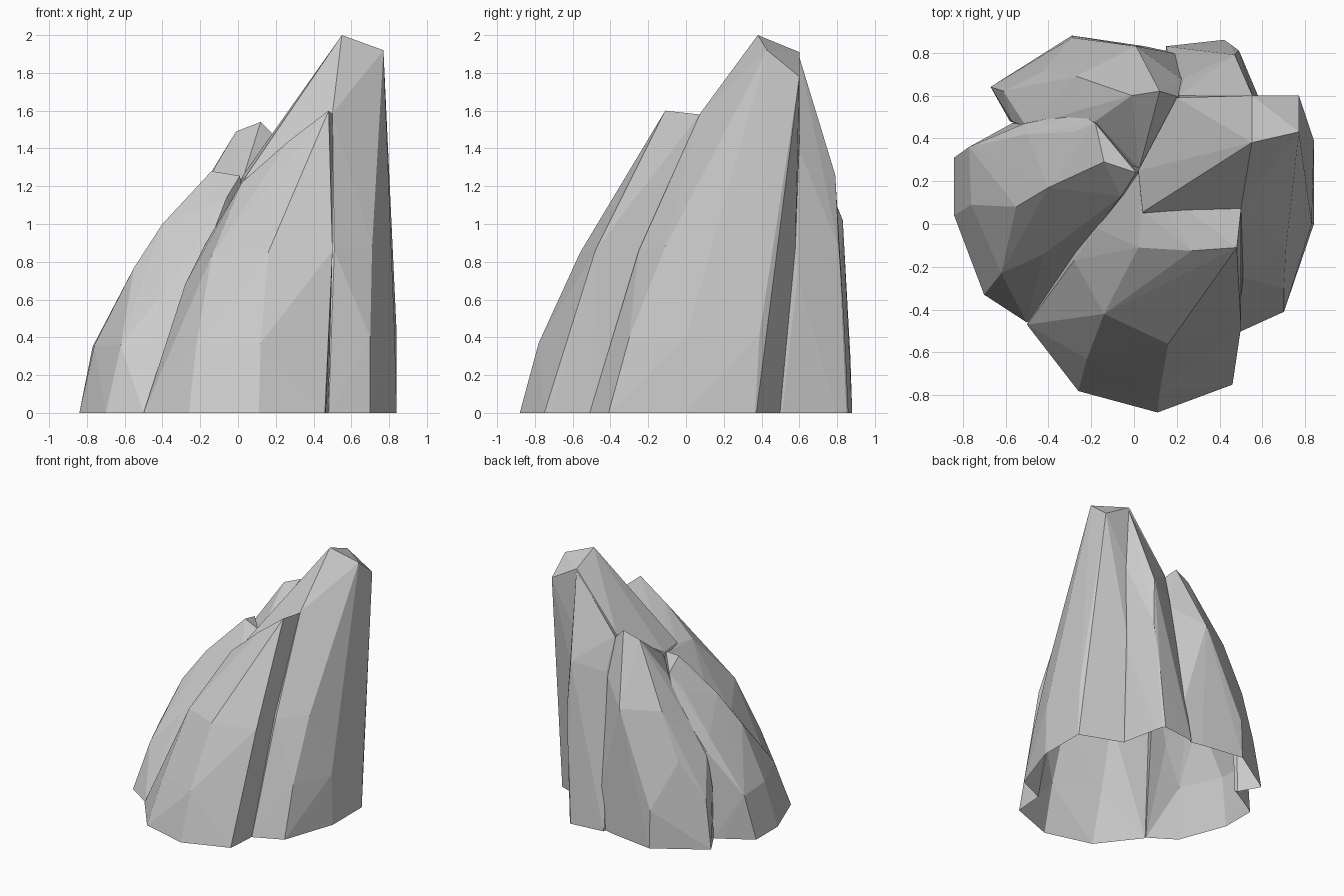
import bpy, bmesh


def shard(name, base, upper, depth):
    """Faceted convex shard: ground outline carried below z=0, plus upper corners."""
    pts = [(x, y, 0) for x, y in base] + [(x, y, -depth) for x, y in base] + upper
    bm = bmesh.new()
    for p in pts:
        bm.verts.new(p)
    res = bmesh.ops.convex_hull(bm, input=bm.verts[:])
    junk = {g for g in res["geom_interior"] + res["geom_unused"]
            if isinstance(g, bmesh.types.BMVert)}
    bmesh.ops.delete(bm, geom=list(junk), context='VERTS')
    bmesh.ops.recalc_face_normals(bm, faces=bm.faces[:])
    me = bpy.data.meshes.new(name)
    bm.to_mesh(me)
    bm.free()
    ob = bpy.data.objects.new(name, me)
    bpy.context.collection.objects.link(ob)
    return ob


# tall peak, back right
tall = shard("rock",
    [(.48, -.51), (.70, -.41), (.84, 0), (.84, .36), (.50, .49), (.15, .5), (0, .1)],
    [(.50, -.39, .39), (.70, -.30, .40), (.83, 0, .40), (.84, .39, .42),
     (.51, -.25, .86), (.71, -.11, .88), (.79, .16, .88), (.78, .49, .90),
     (.50, .525, .43), (.52, .575, .72), (.56, .60, 1.4),
     (.54, 0, 1.34), (.50, .075, 1.585), (.27, .095, 1.43), (.04, .055, 1.25),
     (.27, .33, 1.6), (.20, .59, 1.47), (.02, .25, 1.25),
     (.55, .38, 2.0), (.77, .43, 1.92), (.77, .60, 1.78), (.55, .60, 1.91)],
    .10)

# rear buttress under the peak
rear = shard("rear_shard",
    [(.50, .485), (.42, .86), (.15, .83), (.1, .3)],
    [(.50, .53, .43), (.45, .84, .43), (.55, .59, .72), (.49, .81, .87),
     (.48, .80, 1.02), (.47, .79, 1.26), (.58, .597, 1.4), (.555, .595, 1.90),
     (.23, .68, 1.2), (.21, .60, 1.46), (.27, .35, 1.5)],
    .22)

# front buttress
front = shard("front_shard",
    [(-.50, -.47), (-.26, -.78), (.11, -.88), (.46, -.75), (.475, -.50),
     (.35, .3), (-.2, .3)],
    [(-.35, -.32, .37), (-.22, -.63, .36), (.12, -.78, .37), (.47, -.63, .39),
     (-.28, -.17, .68), (-.14, -.42, .83), (.16, -.56, .85), (.50, -.48, .86),
     (-.17, -.02, .90), (.02, -.11, 1.22), (.27, -.125, 1.44),
     (.04, .06, 1.24), (.03, .23, 1.22), (.48, -.11, 1.6), (.50, .07, 1.58)],
    .13)

# left shoulder
left = shard("left_shard",
    [(-.84, .31), (-.84, .04), (-.70, -.33), (-.50, -.46), (.2, .3), (-.57, .47)],
    [(-.77, .36, .35), (-.76, .09, .36), (-.62, -.23, .36), (-.42, -.14, .60),
     (-.55, .08, .77), (-.50, .42, .78), (-.40, .17, 1.0), (-.28, 0, .85),
     (-.28, .43, 1.1), (-.14, .29, 1.28), (-.18, .47, 1.22), (.01, .24, 1.255),
     (-.06, .13, 1.14), (-.51, .47, .68), (-.26, .52, 1.05)],
    .16)

# back left spur
back = shard("back_shard",
    [(.28, .78), (.05, .83), (-.29, .88), (-.67, .64), (-.58, .48), (.3, .2)],
    [(-.29, .87, .30), (-.61, .62, .38), (-.57, .48, .42), (-.43, .71, .66),
     (-.27, .69, 1.02), (.01, .83, 1.02), (-.26, .53, 1.08), (.23, .67, 1.17),
     (.22, .59, 1.44), (.12, .62, 1.54), (-.01, .60, 1.49), (.025, .26, 1.24),
     (-.18, .48, 1.2), (-.50, .45, .68)],
    .19)

# fuse the shards into one rock
bpy.context.view_layer.objects.active = tall
for other in (rear, front, left, back):
    mod = tall.modifiers.new("fuse", 'BOOLEAN')
    mod.operation = 'UNION'
    mod.solver = 'EXACT'
    mod.object = other
    bpy.ops.object.modifier_apply(modifier=mod.name)
    bpy.data.objects.remove(other)

# trim flat at the ground, leaving the underside open
bm = bmesh.new()
bm.from_mesh(tall.data)
bmesh.ops.bisect_plane(bm, geom=bm.verts[:] + bm.edges[:] + bm.faces[:], dist=1e-4,
                       plane_co=(0, 0, 0), plane_no=(0, 0, 1), clear_inner=True)
bm.to_mesh(tall.data)
bm.free()
